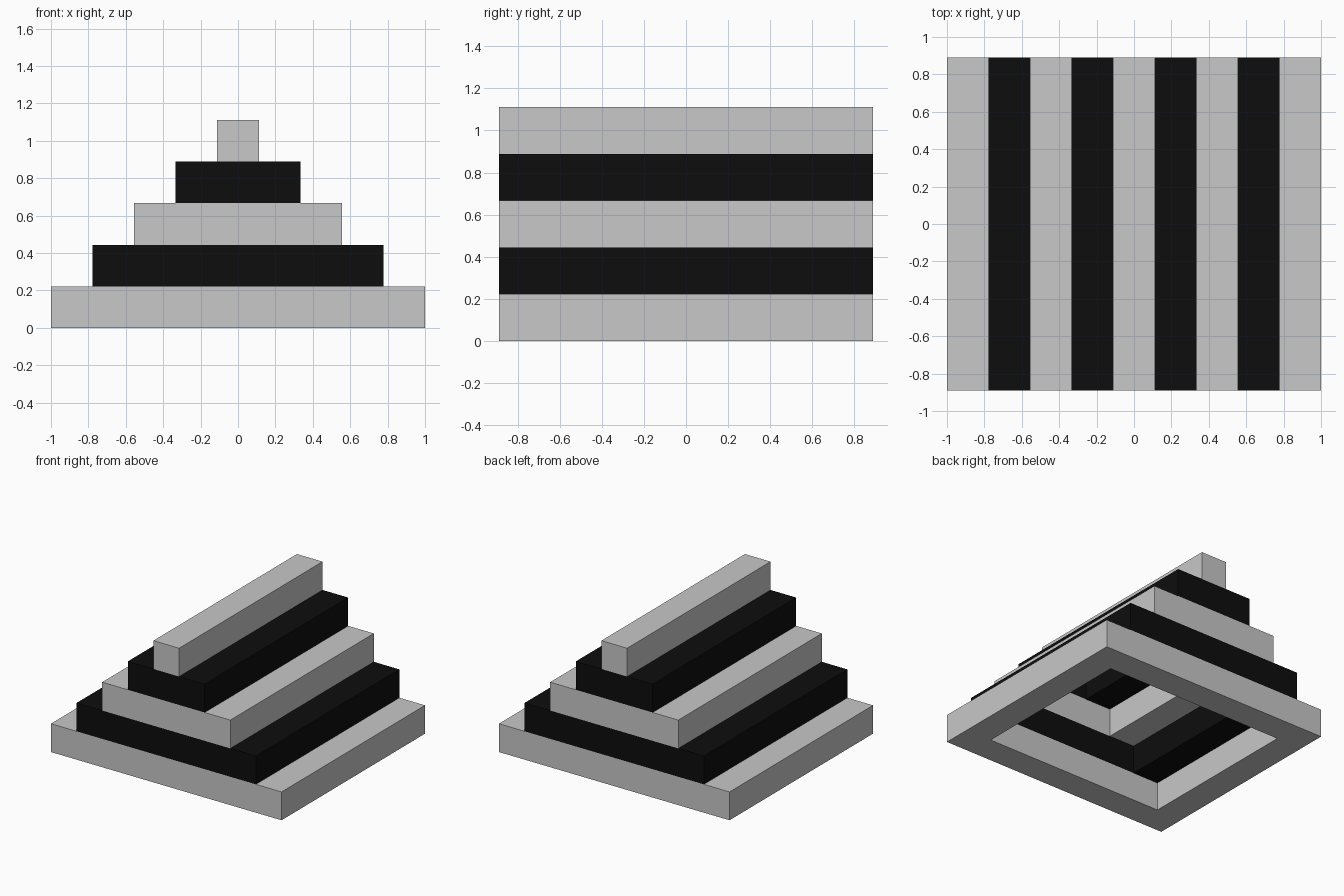
import bpy, bmesh

if "Cube" in bpy.data.objects:
    bpy.data.objects.remove(bpy.data.objects["Cube"])

STEP = 2 / 9          # tier height, setback and wall thickness
DEPTH = 4 * STEP      # half depth, the same for every tier


def material(name, value):
    m = bpy.data.materials.new(name)
    m.diffuse_color = (value, value, value, 1)
    m.use_nodes = True
    m.node_tree.nodes["Principled BSDF"].inputs["Base Color"].default_value = m.diffuse_color
    return m


light = material("light grey", 0.578)
dark = material("black", 0.004)


def tier(name, half_x, z, mat):
    """Rectangular frame one step thick; a solid bar when too narrow for a hole."""
    bm = bmesh.new()
    outer = [bm.verts.new((sx * half_x, sy * DEPTH, z))
             for sx, sy in ((-1, -1), (1, -1), (1, 1), (-1, 1))]
    ix, iy = half_x - STEP, DEPTH - STEP
    if ix > 0:
        inner = [bm.verts.new((sx * ix, sy * iy, z))
                 for sx, sy in ((-1, -1), (1, -1), (1, 1), (-1, 1))]
        faces = [bm.faces.new((outer[i], outer[(i + 1) % 4],
                               inner[(i + 1) % 4], inner[i])) for i in range(4)]
    else:
        faces = [bm.faces.new(outer)]
    # raise the footprint, keeping the underside
    ext = bmesh.ops.extrude_face_region(bm, geom=faces, use_keep_orig=True)
    top = [g for g in ext["geom"] if isinstance(g, bmesh.types.BMVert)]
    bmesh.ops.translate(bm, verts=top, vec=(0, 0, STEP))
    bmesh.ops.recalc_face_normals(bm, faces=bm.faces)
    me = bpy.data.meshes.new(name)
    bm.to_mesh(me)
    bm.free()
    me.materials.append(mat)
    ob = bpy.data.objects.new(name, me)
    bpy.context.collection.objects.link(ob)


# Five stepped tiers with alternating colours; the last is the solid ridge
names = ("base_tier", "second_tier", "third_tier", "fourth_tier", "ridge_bar")
for i, name in enumerate(names):
    tier(name, (4.5 - i) * STEP, i * STEP, dark if i % 2 else light)
